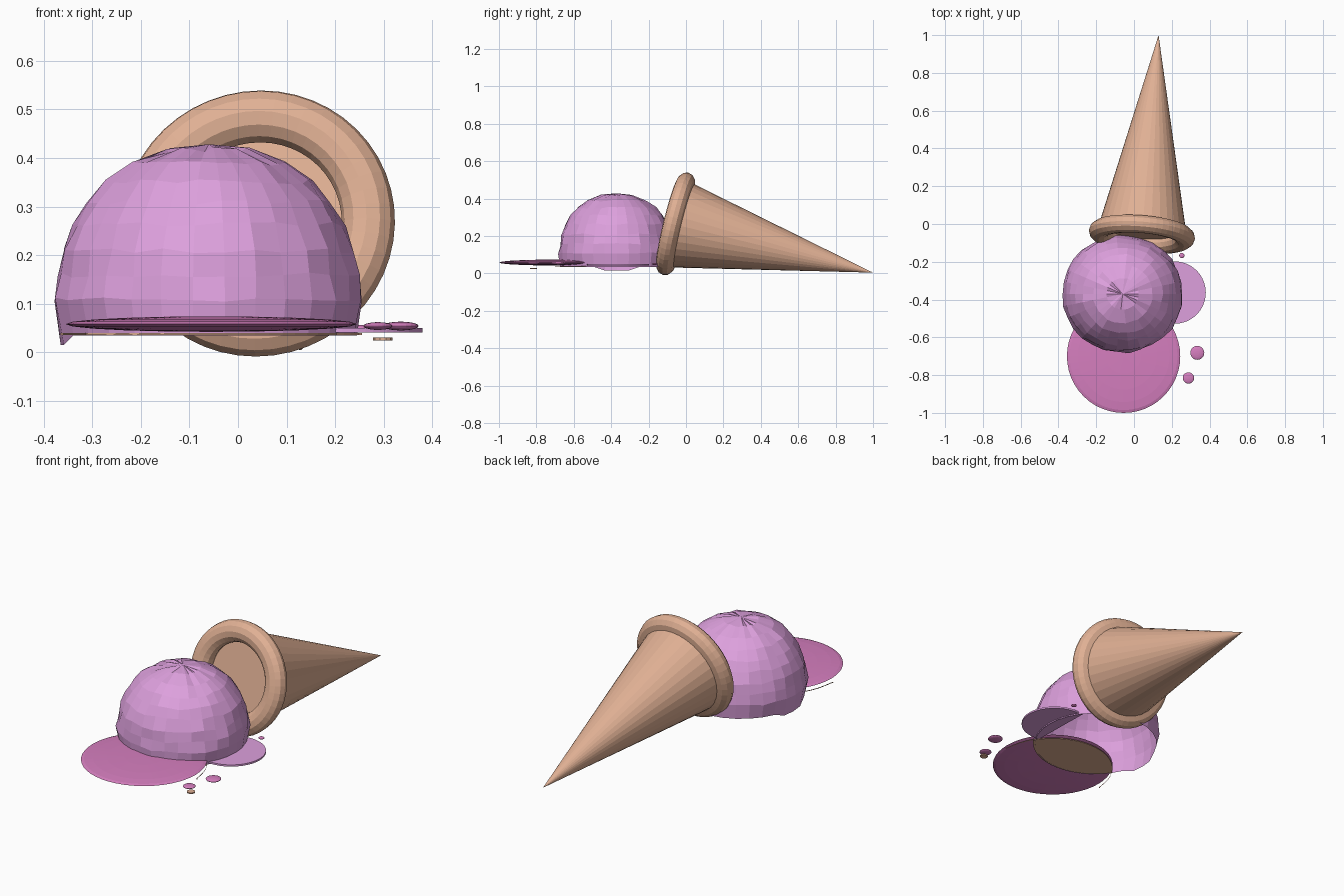
import bpy
import bmesh
import math
import random
from mathutils import Vector

random.seed(4)
if "Cube" in bpy.data.objects:
    bpy.data.objects.remove(bpy.data.objects["Cube"], do_unlink=True)


def material(name, rgb):
    m = bpy.data.materials.new(name)
    m.use_nodes = True
    m.diffuse_color = (*rgb, 1)
    bsdf = next(n for n in m.node_tree.nodes if n.type == 'BSDF_PRINCIPLED')
    bsdf.inputs["Base Color"].default_value = (*rgb, 1)
    return m


WAFER = material("wafer tan", (0.745, 0.434, 0.296))
PLUM = material("plum ice cream", (0.723, 0.352, 0.723))
PINK = material("melted pink", (0.67, 0.21, 0.52))


def finish(bm, name, mat):
    bmesh.ops.recalc_face_normals(bm, faces=bm.faces)
    mesh = bpy.data.meshes.new(name)
    bm.to_mesh(mesh)
    bm.free()
    mesh.materials.append(mat)
    ob = bpy.data.objects.new(name, mesh)
    bpy.context.collection.objects.link(ob)
    return ob


def lathe(name, mat, profile, sides, closed=False):
    """Spin (radius, height) points around z; radius 0 makes a pole."""
    bm = bmesh.new()
    rings = []
    for r, z in profile:
        count = sides if r > 0 else 1
        rings.append([bm.verts.new((r * math.cos(math.tau * i / sides),
                                    r * math.sin(math.tau * i / sides), z))
                      for i in range(count)])
    pairs = list(zip(rings, rings[1:]))
    if closed:
        pairs.append((rings[-1], rings[0]))
    for a, b in pairs:
        for i in range(sides):
            j = (i + 1) % sides
            quad = [a[i % len(a)], a[j % len(a)], b[j % len(b)], b[i % len(b)]]
            bm.faces.new(list(dict.fromkeys(quad)))
    return finish(bm, name, mat)


def plate(name, mat, outline, z, thick):
    bm = bmesh.new()
    face = bm.faces.new([bm.verts.new((x, y, z)) for x, y in outline])
    top = bmesh.ops.extrude_face_region(bm, geom=[face])["geom"]
    for v in top:
        if isinstance(v, bmesh.types.BMVert):
            v.co.z += thick
    return finish(bm, name, mat)


def circle(cx, cy, r, n=64):
    return [Vector((cx + r * math.cos(math.tau * i / n),
                    cy + r * math.sin(math.tau * i / n))) for i in range(n)]


# Fallen cone with a rolled rim, lying on its side
rim_centre = Vector((0.042, -0.055, 0.265))
tip = Vector((0.13, 1.0, 0.004))
axis = tip - rim_centre
turn = axis.to_track_quat('Z', 'Y')
cone = lathe("cone", WAFER, [(0, 0.02), (0.235, 0.02), (0, axis.length)], 32)
rim_profile = [(0.227 + 0.055 * math.cos(math.tau * k / 12),
                0.048 * math.sin(math.tau * k / 12)) for k in range(12)]
rim = lathe("cone_rim", WAFER, rim_profile, 48, closed=True)
for ob in (cone, rim):
    ob.rotation_mode = 'QUATERNION'
    ob.rotation_quaternion = turn
    ob.location = rim_centre

# Lumpy scoop, an open dome with one drip on its right side
scoop_at = Vector((-0.06, -0.37))
scoop_r = 0.305
dome = [(scoop_r, 0.035), (0.318, 0.11), (0.312, 0.16), (0.3, 0.21), (0.278, 0.265),
        (0.25, 0.31), (0.213, 0.352), (0.158, 0.39), (0.085, 0.418), (0, 0.43)]
scoop = lathe("scoop", PLUM, dome, 30)
for v in scoop.data.vertices:
    if v.co.z > 0.05:
        swell = 1 + random.uniform(-0.02, 0.02)
        v.co.x *= swell
        v.co.y *= swell * 0.98
        v.co.z += random.uniform(-0.006, 0.004)
    elif v.co.x < -0.29:
        v.co.z -= 0.02
scoop.location = (*scoop_at, 0)

# Melted puddle and droplets, thin rounded discs
drops = [("front_puddle", -0.055, -0.7, 0.3, 0.058, 0.016),
         ("large_drop", 0.335, -0.682, 0.037, 0.054, 0.009),
         ("small_drop", 0.288, -0.815, 0.03, 0.054, 0.008),
         ("tiny_drop", 0.253, -0.167, 0.014, 0.05, 0.006)]
for name, x, y, r, z, h in drops:
    arc = [math.pi * (k / 10 - 0.5) for k in range(11)]
    profile = [(r * math.cos(a) if abs(a) < 1.5 else 0, h * math.sin(a)) for a in arc]
    drop = lathe(name, PINK, profile, 48 if r > 0.1 else 20)
    drop.location = (x, y, z)

# Side puddle, wrapped around the foot of the scoop
side = []
for p in circle(0.215, -0.363, 0.165):
    out = p - scoop_at
    if out.length < scoop_r - 0.01:
        p = scoop_at + out.normalized() * (scoop_r - 0.01)
    side.append(p)
plate("side_puddle", PLUM, side, 0.041, 0.009)

# Wafer flake wedged where the scoop meets the front puddle
flake = []
for p in circle(-0.055, -0.37, 0.31):
    out = p - Vector((-0.055, -0.7))
    if out.length > 0.3:
        p = Vector((p.x, -0.7 + math.sqrt(max(0.09 - out.x ** 2, 0))))
    if p.y < -0.52 or abs(p.x + 0.055) < 0.25:
        flake.append(p)
plate("wafer_flake", WAFER, flake, 0.036, 0.004)
plate("wafer_crumb", WAFER, circle(0.298, -0.815, 0.02, 10), 0.024, 0.006)
